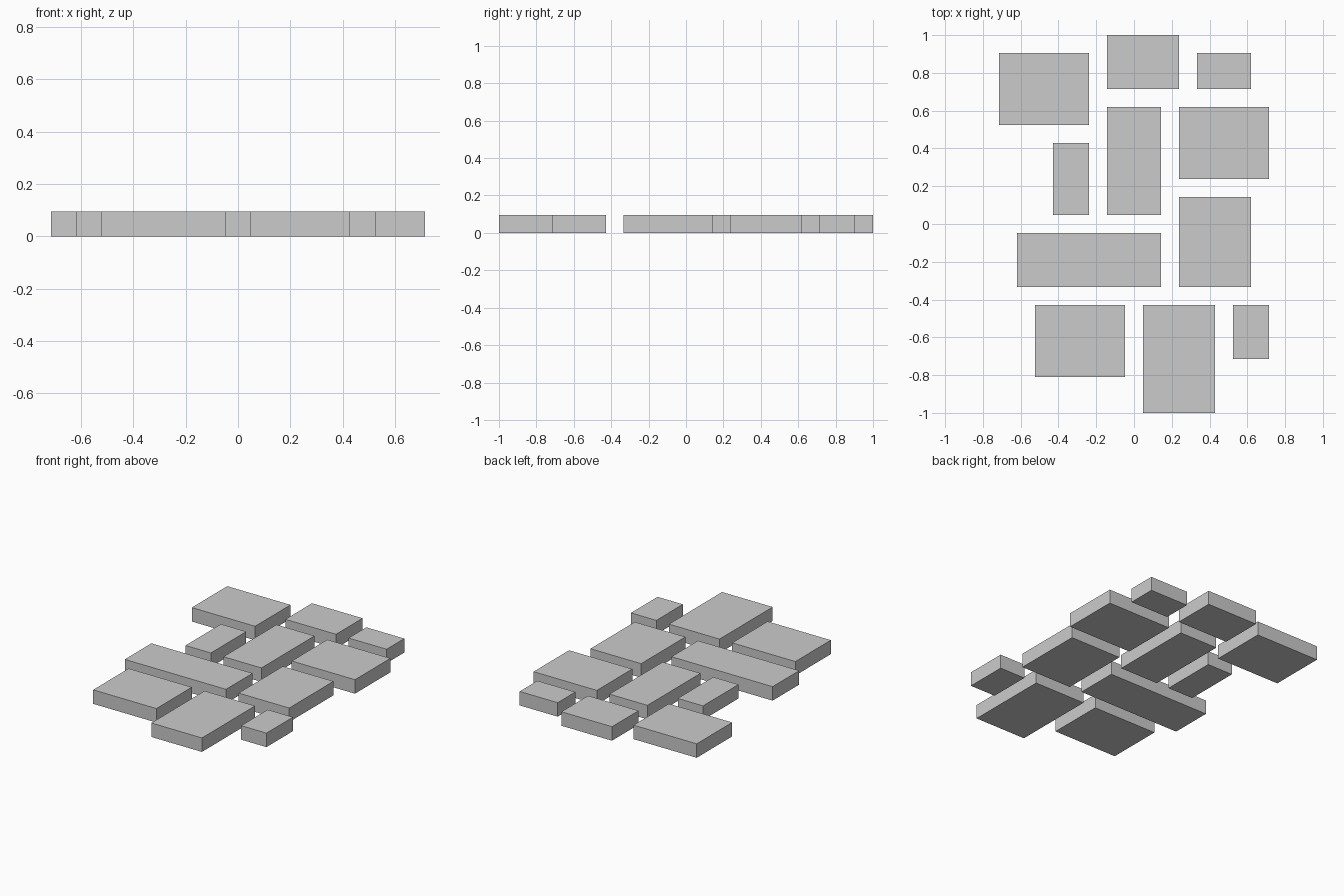
import bpy

if "Cube" in bpy.data.objects:
    bpy.data.objects.remove(bpy.data.objects["Cube"])

# Paving layout on a 15 x 21 unit grid; the gaps and thickness are one unit
U = 2 / 21

# (x0, y0, x1, y1) in grid units from the front left corner
STONES = [
    (2, 2, 7, 6), (8, 0, 12, 6), (13, 3, 15, 6),        # front row
    (1, 7, 9, 10), (10, 7, 14, 12),                     # lower middle
    (3, 11, 5, 15), (6, 11, 9, 17), (10, 13, 15, 17),   # upper middle
    (0, 16, 5, 20), (6, 18, 10, 21), (11, 18, 14, 20),  # back row
]


def paving_stone(name, x0, y0, x1, y1):
    center = (((x0 + x1) / 2 - 7.5) * U, ((y0 + y1) / 2 - 10.5) * U, U / 2)
    bpy.ops.mesh.primitive_cube_add(size=1, location=center)
    stone = bpy.context.object
    stone.name = name
    stone.scale = ((x1 - x0) * U, (y1 - y0) * U, U)
    bpy.ops.object.transform_apply(location=False, rotation=False, scale=True)


for i, rect in enumerate(STONES, 1):
    paving_stone(f"paving_stone_{i:02d}", *rect)
